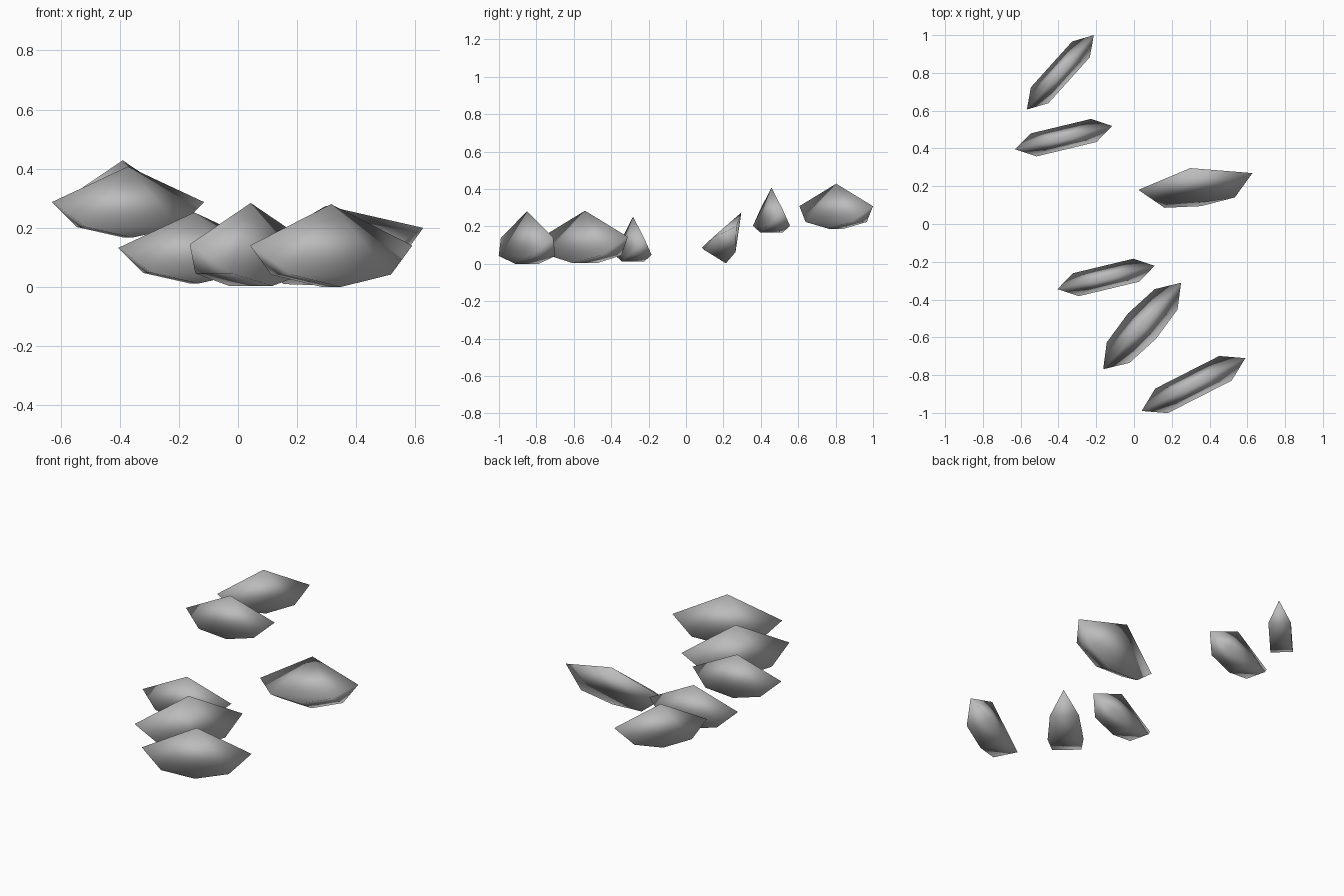
import bpy, bmesh
from math import radians
from mathutils import Euler

if "Cube" in bpy.data.objects:
    bpy.data.objects.remove(bpy.data.objects["Cube"], do_unlink=True)

stone = bpy.data.materials.new("stone_grey")
stone.use_nodes = True
GREY = (0.5, 0.5, 0.5, 1)
stone.diffuse_color = GREY
stone.node_tree.nodes["Principled BSDF"].inputs["Base Color"].default_value = GREY


def make_shard(name, centre, size, yaw, pitch=0, roll=0, corner=0.073, belly=0.07):
    """Faceted blade: one peak, two tips, four low corners, two belly points."""
    points = [(0, 0, 0.14)]
    for side in (-1, 1):
        points.append((0.308 * side, 0, 0))
        points.append((0, belly * side, -0.14))
        points += [(0.19 * end, corner * side, -0.098) for end in (-1, 1)]
    bm = bmesh.new()
    for p in points:
        bm.verts.new(p)
    bmesh.ops.convex_hull(bm, input=bm.verts[:])
    bmesh.ops.recalc_face_normals(bm, faces=bm.faces[:])
    for face in bm.faces:
        face.smooth = True
    mesh = bpy.data.meshes.new(name)
    bm.to_mesh(mesh)
    bm.free()
    mesh.materials.append(stone)
    shard = bpy.data.objects.new(name, mesh)
    shard.location = centre
    shard.scale = (size, size, size)
    shard.rotation_euler = Euler((radians(roll), radians(pitch), radians(yaw)))
    bpy.context.collection.objects.link(shard)


# Upright shards, back to front
make_shard("back_shard", (-0.39, 0.803, 0.308), 0.86, 48)
make_shard("back_inner_shard", (-0.372, 0.457, 0.287), 0.86, 13.5)
make_shard("middle_shard", (-0.148, -0.283, 0.132), 0.86, 13.5)
make_shard("wide_shard", (0.043, -0.54, 0.144), 1.0, 48, corner=0.081, belly=0.1)
make_shard("front_shard", (0.315, -0.85, 0.14), 1.0, 27)

# Shard leaning over backwards
make_shard("leaning_shard", (0.325, 0.225, 0.157), 1.0, 8.4, pitch=-8, roll=-32)
